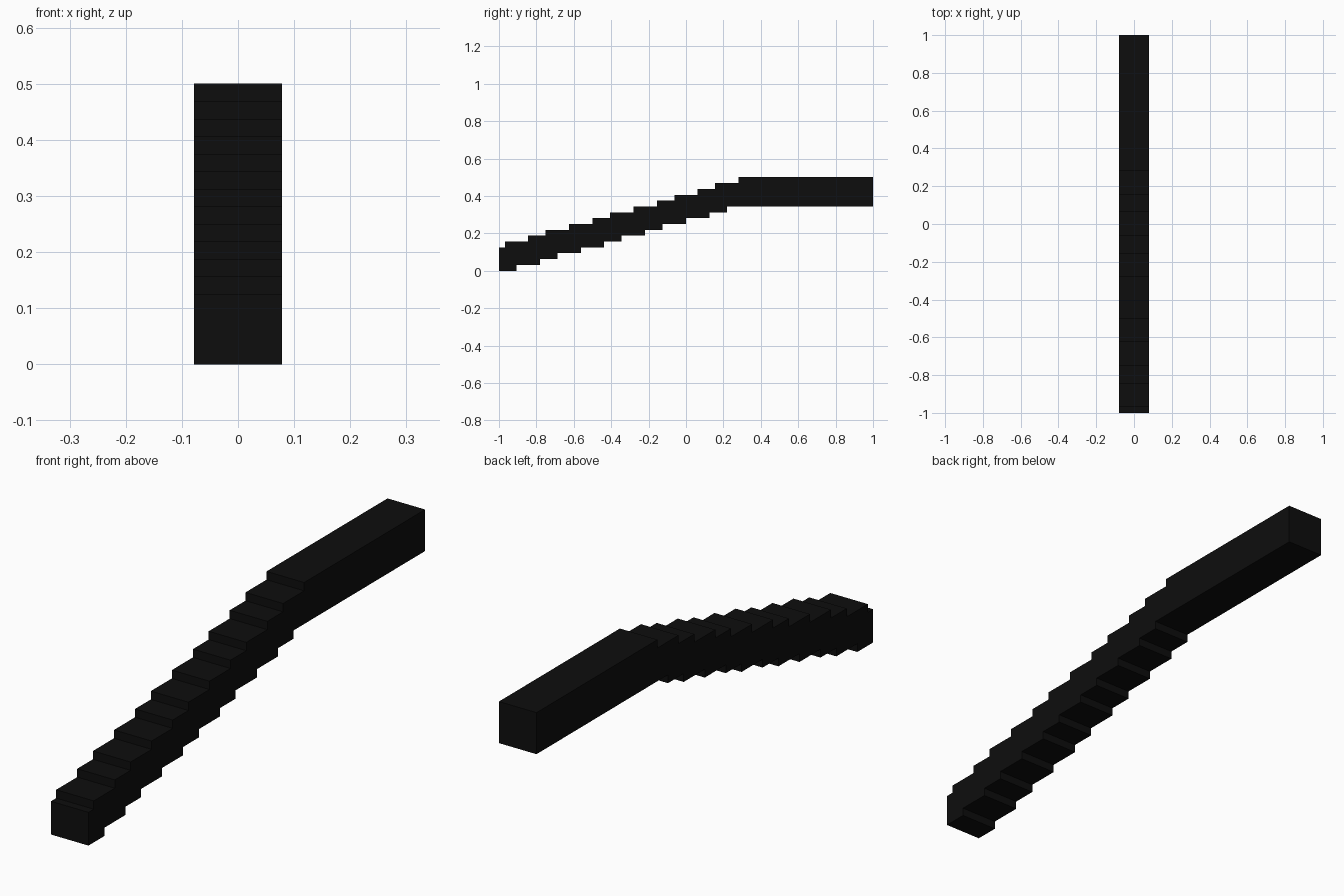
import bpy, bmesh

if "Cube" in bpy.data.objects:
    bpy.data.objects.remove(bpy.data.objects["Cube"])

U = 1 / 32                      # grid unit of the stepped shape
HALF_WIDTH = 2.5 * U
# Positions along y (in units from the front) where each edge climbs one unit
TOP_STEPS = [1, 5, 8, 12, 16, 19, 23, 27, 30, 34, 37, 41]
BOTTOM_STEPS = [3, 7, 10, 14, 18, 21, 25, 28, 32, 36, 39]


def stair(start, steps):
    """Stepped line from the front end to the back end."""
    pts, h = [(0, start)], start
    for s in steps:
        pts += [(s, h), (s, h + 1)]
        h += 1
    return pts + [(64, h)]


# Near-black material
black = bpy.data.materials.new("near_black")
black.diffuse_color = (0.0042, 0.0042, 0.0042, 1)
black.use_nodes = True
black.node_tree.nodes["Principled BSDF"].inputs["Base Color"].default_value = black.diffuse_color

# Stepped bar: side profile extruded across x
profile = stair(0, BOTTOM_STEPS) + stair(4, TOP_STEPS)[::-1]
bm = bmesh.new()
verts = [bm.verts.new((-HALF_WIDTH, y * U - 1, z * U)) for y, z in profile]
face = bm.faces.new(verts)
side = bmesh.ops.extrude_face_region(bm, geom=[face])
moved = [g for g in side["geom"] if isinstance(g, bmesh.types.BMVert)]
bmesh.ops.translate(bm, verts=moved, vec=(2 * HALF_WIDTH, 0, 0))
bmesh.ops.recalc_face_normals(bm, faces=bm.faces)
bmesh.ops.triangulate(bm, faces=[f for f in bm.faces if len(f.verts) > 4])

mesh = bpy.data.meshes.new("stepped_bar")
bm.to_mesh(mesh)
bm.free()
mesh.materials.append(black)
bar = bpy.data.objects.new("stepped_bar", mesh)
bpy.context.collection.objects.link(bar)
